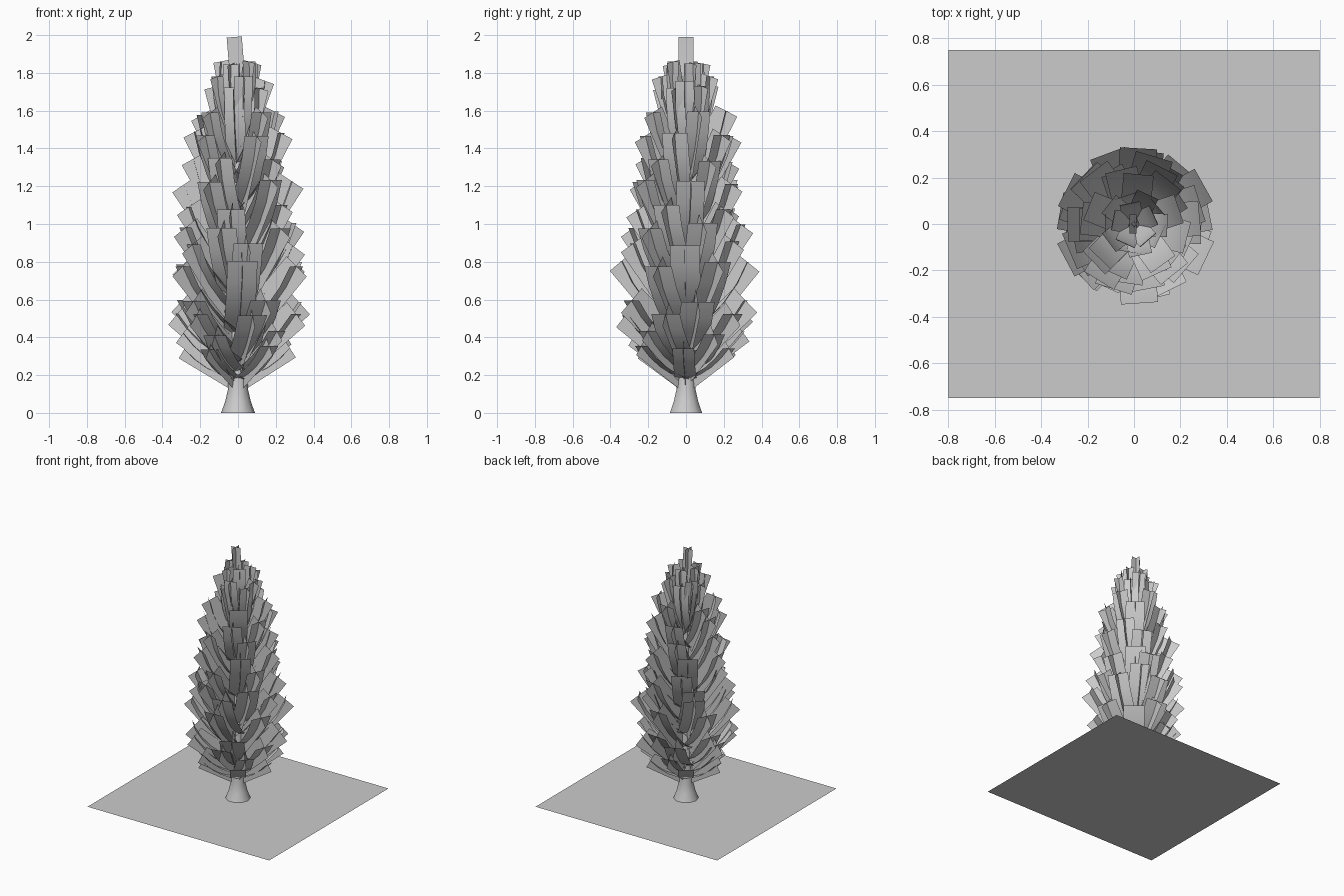
import bpy, bmesh, math, random
from mathutils import Vector

if "Cube" in bpy.data.objects:
    bpy.data.objects.remove(bpy.data.objects["Cube"])

random.seed(4)


def finish(bm, name, smooth=True):
    me = bpy.data.meshes.new(name)
    bm.to_mesh(me)
    bm.free()
    for p in me.polygons:
        p.use_smooth = smooth
    ob = bpy.data.objects.new(name, me)
    bpy.context.collection.objects.link(ob)
    return ob


def strip(bm, path, side, width):
    """Ribbon of constant width along a path."""
    rows = [(bm.verts.new(p - side * width / 2), bm.verts.new(p + side * width / 2))
            for p in path]
    for a, b in zip(rows, rows[1:]):
        bm.faces.new((a[0], a[1], b[1], b[0]))


def branch(bm, angle, base, tip, width, sag=0.16, segs=4):
    """Two crossed cards, base and tip given as (radius, height)."""
    out = Vector((math.cos(angle), math.sin(angle), 0))
    side = Vector((-out.y, out.x, 0))
    a = out * base[0] + Vector((0, 0, base[1]))
    b = out * tip[0] + Vector((0, 0, tip[1]))
    d = b - a
    normal = side.cross(d.normalized())
    bow = normal if normal.dot(out) > 0 else -normal
    ts = [i / segs for i in range(segs + 1)]
    strip(bm, [a + d * t + bow * sag * d.length * 2 * t * (1 - t) for t in ts], side, width)
    # upright card stays in the radial plane
    strip(bm, [a, (a + b) / 2, b], normal, width)


# ground sheet
bm = bmesh.new()
bm.faces.new([bm.verts.new(c) for c in
              ((-.8, -.75, 0), (.8, -.75, 0), (.8, .75, 0), (-.8, .75, 0))])
finish(bm, "ground_sheet", False)

# flared trunk tapering into the crown
bm = bmesh.new()
N = 10
rings = []
for r, z in ((.09, 0), (.068, .06), (.054, .12), (.05, .2), (.042, .6), (.025, 1.2), (.008, 1.85)):
    rings.append([bm.verts.new((r * math.cos(2 * math.pi * i / N),
                                r * math.sin(2 * math.pi * i / N), z)) for i in range(N)])
for lo, hi in zip(rings, rings[1:]):
    for i in range(N):
        j = (i + 1) % N
        bm.faces.new((lo[i], lo[j], hi[j], hi[i]))
finish(bm, "trunk")

# whorls: tip radius, tip height, base height, card width, branch count
tiers = [
    (.285, .345, .18, .115, 6),
    (.30, .42, .22, .13, 5),
    (.325, .53, .27, .16, 6),
    (.32, .60, .31, .18, 5),
    (.335, .79, .42, .16, 6),
    (.295, .90, .52, .16, 5),
    (.305, .99, .60, .165, 6),
    (.26, 1.09, .72, .15, 5),
    (.28, 1.22, .82, .15, 6),
    (.23, 1.34, .95, .14, 5),
    (.235, 1.48, 1.08, .14, 6),
    (.21, 1.59, 1.22, .13, 5),
    (.125, 1.73, 1.33, .11, 5),
    (.14, 1.77, 1.42, .10, 5),
    (.09, 1.86, 1.50, .09, 5),
]
bm = bmesh.new()
for k, (r, z, zb, w, n) in enumerate(tiers):
    for i in range(n):
        ang = 2 * math.pi * (i + .382 * k) / n + random.uniform(-.1, .1)
        branch(bm, ang, (.02, zb), (r * random.uniform(.96, 1.03), z + random.uniform(-.015, .015)), w)
# leader at the top
branch(bm, math.pi, (-.01, 1.62), (.02, 1.99), .08, 0.05)
finish(bm, "foliage_cards")
